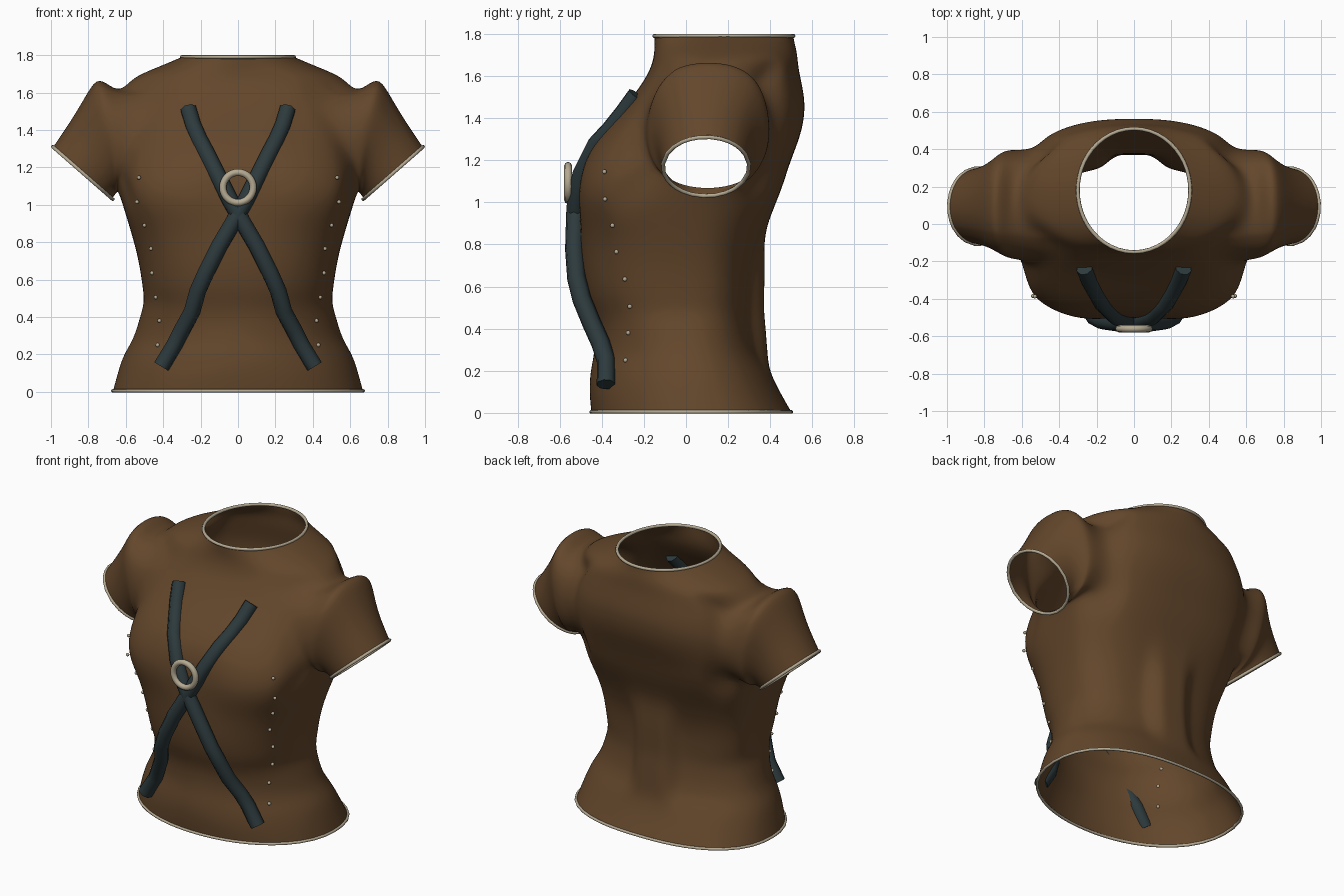
import bpy, bmesh, math
from mathutils import Matrix

if "Cube" in bpy.data.objects:
    bpy.data.objects.remove(bpy.data.objects["Cube"])


def material(name, rgb):
    m = bpy.data.materials.new(name)
    m.diffuse_color = (*rgb, 1)
    m.use_nodes = True
    m.node_tree.nodes["Principled BSDF"].inputs["Base Color"].default_value = m.diffuse_color
    return m


BROWN = material("brown_leather", (0.125, 0.062, 0.024))
SLATE = material("dark_slate", (0.026, 0.042, 0.046))
CREAM = material("pale_trim", (0.46, 0.40, 0.29))

# torso sections: height, half width, front y, back y, middle y, squareness
ROWS = [
    (0.005, .67, -.45, .50, .05, 2.1), (0.10, .645, -.46, .445, .04, 2.05),
    (0.20, .615, -.455, .395, .03, 1.95), (0.28, .56, -.435, .34, .02, 1.95),
    (0.40, .525, -.43, .31, 0, 2.1), (0.48, .50, -.45, .30, 0, 2.3),
    (0.56, .51, -.48, .30, 0, 2.45), (0.70, .53, -.50, .31, 0, 2.5),
    (0.85, .57, -.50, .36, .01, 2.6), (0.98, .61, -.505, .42, .03, 2.8),
    (1.08, .64, -.50, .46, .08, 2.8), (1.18, .65, -.485, .49, .10, 2.8),
    (1.28, .65, -.44, .53, .10, 2.7), (1.38, .65, -.355, .56, .10, 2.6),
    (1.48, .64, -.27, .565, .10, 2.5), (1.56, .63, -.21, .55, .10, 2.4),
    (1.63, .61, -.17, .535, .13, 2.3), (1.68, .56, -.155, .53, .16, 2.2),
    (1.72, .47, -.15, .525, .17, 2.1), (1.76, .37, -.15, .515, .18, 2),
    (1.79, .30, -.15, .51, .18, 2)]
# sleeve loops: top x, top z, underarm x, underarm z, front y, back y, squareness
SLEEVE = [
    (.66, 1.61, .65, 1.065, -.19, .40, 2.5), (.745, 1.69, .655, 1.055, -.17, .39, 2.5),
    (.80, 1.61, .66, 1.05, -.15, .36, 2.3), (.88, 1.47, .665, 1.04, -.125, .32, 2.1),
    (.99, 1.31, .67, 1.03, -.11, .30, 2)]
N = 48                      # columns around the torso
LOW, HIGH, HALF = 10, 16, 4  # armhole rows and half width in columns


def front_n(n, z):          # the chest is squarer than the back
    return n + .95 * math.exp(-((z - 1.06) / .14) ** 2)


def back_n(n, z):           # fuller hips behind
    return n + .3 * min(1, max(0, (.95 - z) / .35))


def torso_point(row, j):
    z, hw, yf, yb, yc, n = row
    c, s = math.cos(2 * math.pi * j / N), math.sin(2 * math.pi * j / N)
    depth = yb - yc if s > 0 else yc - yf
    n = back_n(n, z) if s > 0 else front_n(n, z)
    r = (abs(c / hw) ** n + abs(s / depth) ** n) ** (-1 / n)
    x, y = r * c, yc + r * s
    if s > 0:               # raised panel down the lower back
        lift = .07 * max(0, 1 - ((z - .53) / .33) ** 4)
        y += lift * min(1, max(0, (.18 - abs(x)) / .08))
    else:                   # fuller chest
        y -= .015 * math.exp(-((abs(x) - .28) / .13) ** 2 - ((z - 1.06) / .14) ** 2)
    return (x, y, z)


def tube(name, points, radius, mat, closed):
    cu = bpy.data.curves.new(name, 'CURVE')
    cu.dimensions = '3D'
    cu.bevel_depth, cu.bevel_resolution = radius, 2
    cu.use_fill_caps = not closed
    sp = cu.splines.new('POLY')
    sp.points.add(len(points) - 1)
    for p, co in zip(sp.points, points):
        p.co = (*co, 1)
    sp.use_cyclic_u = closed
    sp.use_smooth = True
    cu.materials.append(mat)
    ob = bpy.data.objects.new(name, cu)
    bpy.context.collection.objects.link(ob)
    return ob


def finish(name, bm, mat):
    me = bpy.data.meshes.new(name)
    for f in bm.faces:
        f.smooth = True
    bm.to_mesh(me)
    bm.free()
    me.materials.append(mat)
    ob = bpy.data.objects.new(name, me)
    bpy.context.collection.objects.link(ob)
    return ob


# shirt body with open neck, hem and armholes
bm = bmesh.new()
grid = [[bm.verts.new(torso_point(row, j)) for j in range(N)] for row in ROWS]
for i in range(len(ROWS) - 1):
    for j in range(N):
        from_side = min((j + .5) % (N / 2), N / 2 - (j + .5) % (N / 2))
        if LOW <= i < HIGH and from_side < HALF:
            continue
        k = (j + 1) % N
        bm.faces.new((grid[i][j], grid[i][k], grid[i + 1][k], grid[i + 1][j]))

# sleeves grown out of the armholes
loop = ([(LOW, j) for j in range(-HALF, HALF + 1)]
        + [(i, HALF) for i in range(LOW + 1, HIGH + 1)]
        + [(HIGH, j) for j in range(HALF - 1, -HALF - 1, -1)]
        + [(i, -HALF) for i in range(HIGH - 1, LOW, -1)])
for side, label in ((1, "right"), (-1, "left")):
    ring, angles = [], []
    for i, j in loop:
        v = grid[i][j % N if side > 0 else (N // 2 - j) % N]
        a = math.atan2((v.co.z - 1.35) / .28, (v.co.y - .1) / .3)
        v.co = (side * max(abs(v.co.x), .5),
                .1 + .3 * math.cos(a), 1.35 + .28 * math.sin(a))
        ring.append(v)
        angles.append(a)
    for xt, zt, xb, zb, y0, y1, p in SLEEVE:
        new = []
        for a in angles:
            s, c = math.sin(a), math.cos(a)
            f = (abs(s) ** p + abs(c) ** p) ** (-1 / p)
            s, c = s * f, c * f
            new.append(bm.verts.new((
                side * ((xt + xb) / 2 + s * (xt - xb) / 2),
                (y0 + y1) / 2 + c * (y1 - y0) / 2,
                (zt + zb) / 2 + s * (zt - zb) / 2)))
        for k in range(len(new)):
            m = (k + 1) % len(new)
            quad = (ring[k], ring[m], new[m], new[k])
            bm.faces.new(quad if side > 0 else quad[::-1])
        ring = new
    tube(label + "_cuff_trim", [v.co.copy() for v in ring], .010, CREAM, True)

tube("hem_trim", [v.co.copy() for v in grid[0]], .009, CREAM, True)
tube("neck_trim", [v.co.copy() for v in grid[-1]], .010, CREAM, True)
bmesh.ops.recalc_face_normals(bm, faces=bm.faces)
shirt = finish("shirt", bm, BROWN)
sub = shirt.modifiers.new("smooth", 'SUBSURF')
sub.levels = sub.render_levels = 2

# crossed chest straps
UPPER = [(.265, -.235, 1.51), (.238, -.30, 1.42), (.205, -.36, 1.345),
         (.165, -.43, 1.27), (.10, -.495, 1.14), (.04, -.52, 1.02)]
LOWER = [(0, -.525, .95), (.10, -.53, .78), (.17, -.52, .64), (.215, -.495, .54),
         (.245, -.45, .43), (.30, -.405, .33), (.34, -.38, .25), (.41, -.38, .135)]
for side, label in ((1, "right"), (-1, "left")):
    pts = [(side * x, y, z) for x, y, z in UPPER]
    pts += [(-side * x, y, z) for x, y, z in LOWER]
    tube(label + "_strap", pts, .045, SLATE, False)

# ring over the strap crossing
tube("chest_ring", [(.081 * math.cos(t * math.pi / 16), -.56,
                     1.092 + .081 * math.sin(t * math.pi / 16))
                    for t in range(32)], .019, CREAM, True)


# studs down both side seams
def front_y(x, z):
    for a, b in zip(ROWS, ROWS[1:]):
        if a[0] <= z <= b[0]:
            t = (z - a[0]) / (b[0] - a[0])
            _, hw, yf, _, yc, n = [p + (q - p) * t for p, q in zip(a, b)]
            n = front_n(n, z)
            return yc - (yc - yf) * max(0, 1 - (x / hw) ** n) ** (1 / n)


STUDS = [(.53, 1.145), (.54, 1.015), (.50, .89), (.465, .765),
         (.46, .635), (.44, .505), (.42, .38), (.43, .25)]
for side, label in ((1, "right"), (-1, "left")):
    bm = bmesh.new()
    for x, z in STUDS:
        bmesh.ops.create_icosphere(
            bm, subdivisions=2, radius=.011,
            matrix=Matrix.Translation((side * x, front_y(x, z) - .004, z)))
    finish(label + "_studs", bm, CREAM)
